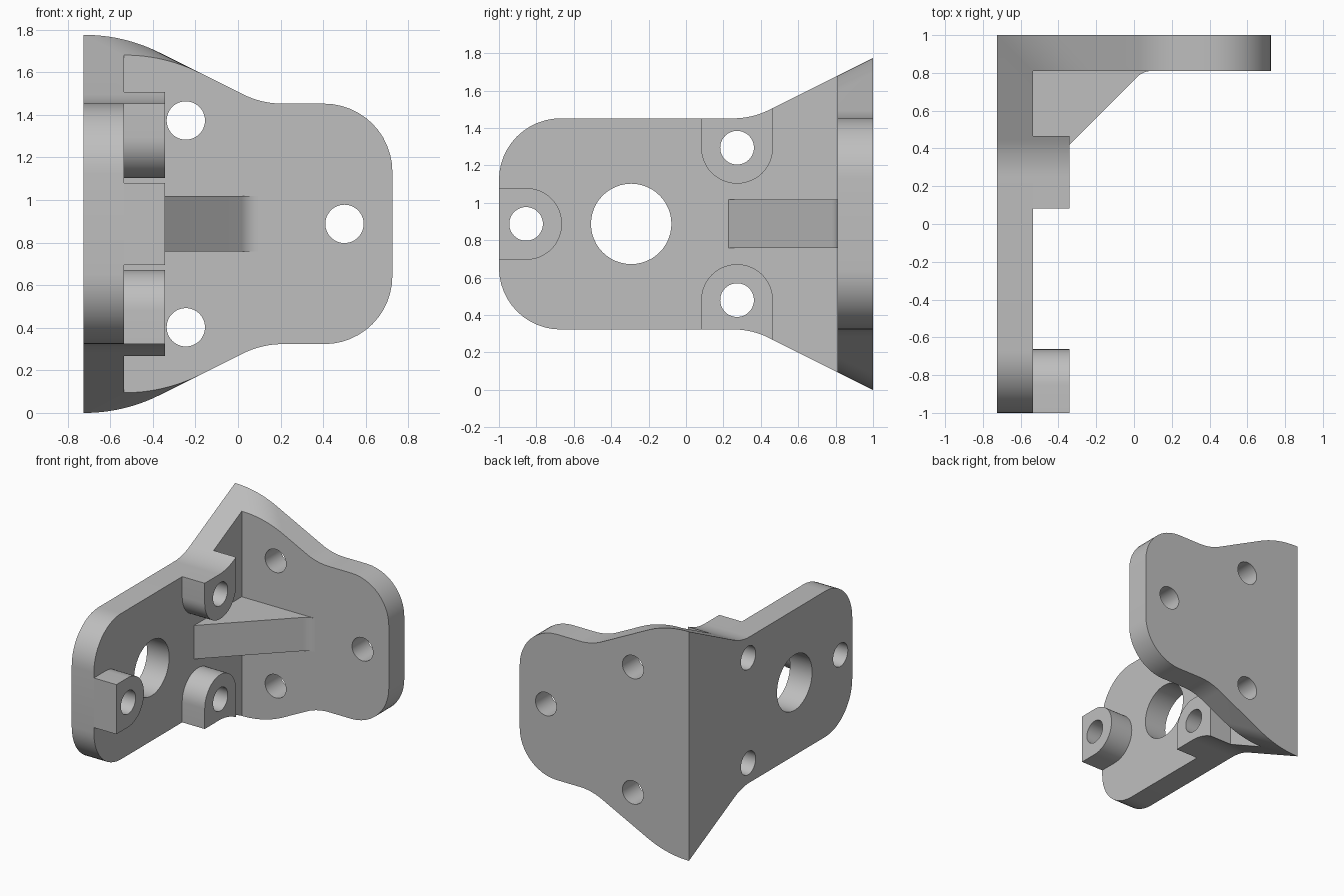
import bpy, bmesh, math
from mathutils import Vector, Matrix

if "Cube" in bpy.data.objects:
    bpy.data.objects.remove(bpy.data.objects["Cube"], do_unlink=True)

MID = 0.8875            # height of the symmetry plane
TOP, EDGE = 1.775, 1.452  # flared height, straight edge height
OUT, IN = -0.725, -0.535  # outer and inner face of the side plate
T = IN - OUT            # plate thickness
BOSS = -0.342           # boss end face
HOLE = 0.09

grey = bpy.data.materials.new("light grey")
grey.use_nodes = True
grey.diffuse_color = (0.52, 0.52, 0.52, 1)
grey.node_tree.nodes["Principled BSDF"].inputs["Base Color"].default_value = grey.diffuse_color


def fillet(a, corner, b, t, n=12):
    """Arc replacing a corner, with tangent length t."""
    a, c, b = Vector(a), Vector(corner), Vector(b)
    p, q = c + (a - c).normalized() * t, c + (b - c).normalized() * t
    half = (a - c).angle(b - c) / 2
    centre = c + ((p + q) / 2 - c).normalized() * (t / math.cos(half))
    sweep = (p - centre).angle_signed(q - centre)
    return [centre + Matrix.Rotation(-sweep * i / n, 2) @ (p - centre) for i in range(n + 1)]


def mirrored(points):
    return points + [Vector((p[0], 2 * MID - p[1])) for p in reversed(points)]


def half_outline(start, corners):
    """Upper half of a plate outline from (u, z, tangent) corners."""
    path = [start] + [c[:2] for c in corners] + [(corners[-1][0], MID)]
    points = [Vector(start)]
    for i, c in enumerate(corners):
        points += fillet(path[i], c[:2], path[i + 2], c[2])
    return points


def new_object(name, bm):
    bmesh.ops.remove_doubles(bm, verts=bm.verts, dist=1e-4)
    bmesh.ops.recalc_face_normals(bm, faces=bm.faces)
    mesh = bpy.data.meshes.new(name)
    bm.to_mesh(mesh)
    bm.free()
    mesh.materials.append(grey)
    obj = bpy.data.objects.new(name, mesh)
    bpy.context.collection.objects.link(obj)
    return obj


def loft(bm, first, second, closed=True):
    """Bridge two matching loops and cap both."""
    a, b = [[bm.verts.new(p) for p in loop] for loop in (first, second)]
    bm.faces.new(a)
    bm.faces.new(b)
    for i in range(len(a) if closed else len(a) - 1):
        j = (i + 1) % len(a)
        bm.faces.new((a[i], a[j], b[j], b[i]))


def side(points, x):
    return [(x, p[0], p[1]) for p in points]


def back(points, y):
    return [(p[0], y, p[1]) for p in points]


# Two mitred plates, welded along the corner
flare_y = 1 - 2 * (TOP - EDGE)
side_corners = [(flare_y, EDGE, 0.1), (-1, EDGE, 0.33)]
side_top = half_outline((1, TOP), side_corners)
side_inner = half_outline((1 - T, TOP - T / 2), side_corners)


def back_outline(shift):
    x, z = OUT + shift, TOP - shift / 2
    bend = IN + 2 * (TOP - EDGE)
    return mirrored(half_outline((x, z), [(x + T, z, 0.185), (bend, EDGE, 0.1), (-OUT, EDGE, 0.32)]))


bm = bmesh.new()
loft(bm, side(mirrored(side_top), OUT), side(mirrored(side_inner), IN), closed=False)
loft(bm, back(back_outline(0), 1), back(back_outline(T), 1 - T), closed=False)
plates = new_object("corner_plates", bm)


# Bosses on the inside of the side plate
def arc(cy, cz, r, start):
    return [Vector((cy + r * math.cos(start + math.pi * i / 24),
                    cz + r * math.sin(start + math.pi * i / 24))) for i in range(25)]


def boss(name, points):
    bm = bmesh.new()
    loft(bm, side(points, IN), side(points, BOSS))
    return new_object(name, bm)


R = 0.192
BY, BZ = 0.273, 1.295
FY = -0.855
right_y = BY + R
edge = [p for p in side_top if BY - R < p[0] < right_y]
upper = ([Vector((right_y, TOP - (1 - right_y) / 2))] + edge
         + [Vector((BY - R, EDGE))] + arc(BY, BZ, R, math.pi))
lower = [Vector((p[0], 2 * MID - p[1])) for p in upper]
front = [Vector((-1, MID - R))] + arc(FY, MID, R, -math.pi / 2) + [Vector((-1, MID + R))]
bosses = [boss("upper_boss", upper), boss("lower_boss", lower), boss("front_boss", front)]

# Diagonal rib between the plates
foot = 0.048
wall = 1 - T
slope = wall - foot
tip = fillet((IN, IN + slope), (foot, wall), (0.3, wall), 0.045, 6)
rib_points = [Vector((IN, wall)), Vector((IN, IN + slope))] + tip
bm = bmesh.new()
loft(bm, [(p[0], p[1], MID - 0.13) for p in rib_points],
     [(p[0], p[1], MID + 0.13) for p in rib_points])
rib = new_object("diagonal_rib", bm)

# Drill all bolt holes and the large bore
bm = bmesh.new()


def drill(axis, centre, r):
    turn = Matrix.Rotation(math.pi / 2, 4, axis)
    bmesh.ops.create_cone(bm, cap_ends=True, segments=48, radius1=r, radius2=r, depth=0.7,
                          matrix=Matrix.Translation(centre) @ turn)


for z in (BZ, 2 * MID - BZ):
    drill('Y', (-0.5, BY, z), HOLE)
drill('Y', (-0.5, FY, MID), HOLE)
drill('Y', (-0.5, -0.293, MID), 0.215)
for x, z in ((-0.245, 1.373), (-0.245, 2 * MID - 1.373), (0.5, MID)):
    drill('X', (x, 1, z), HOLE)
cutter = new_object("hole_cutter", bm)
cutter.hide_render = True

for obj in [plates] + bosses:
    mod = obj.modifiers.new("holes", 'BOOLEAN')
    mod.operation = 'DIFFERENCE'
    mod.solver = 'EXACT'
    mod.object = cutter
    bpy.context.view_layer.objects.active = obj
    bpy.ops.object.modifier_apply(modifier=mod.name)
bpy.data.objects.remove(cutter, do_unlink=True)

# Smooth the rounded edges, keep the corners sharp
bpy.ops.object.select_all(action='DESELECT')
for obj in [plates, rib] + bosses:
    obj.select_set(True)
bpy.context.view_layer.objects.active = plates
bpy.ops.object.shade_smooth_by_angle(angle=math.radians(25))
